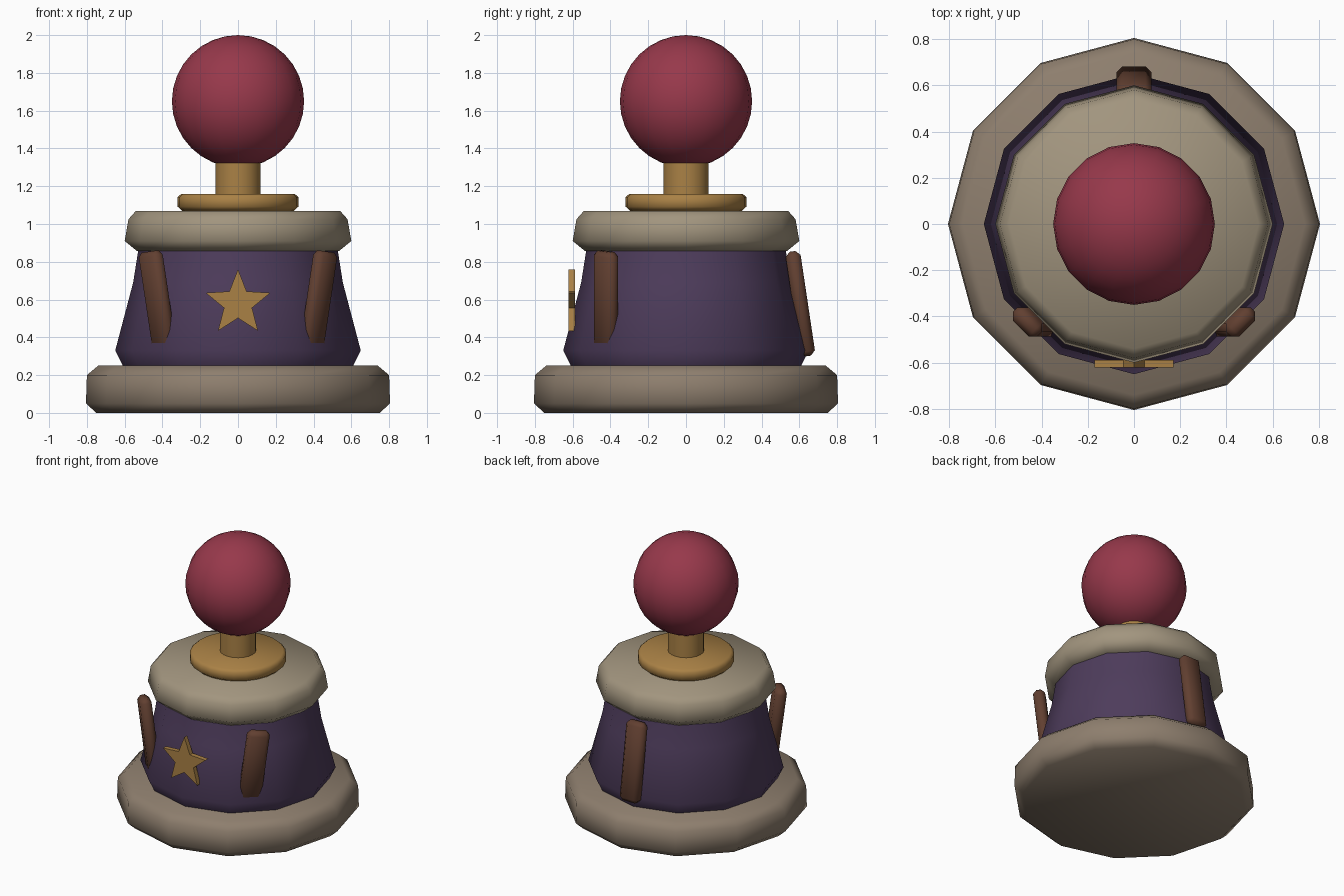
import bpy, bmesh, math
from mathutils import Matrix

if "Cube" in bpy.data.objects:
    bpy.data.objects.remove(bpy.data.objects["Cube"])

def material(name, rgb):
    m = bpy.data.materials.new(name)
    m.diffuse_color = (*rgb, 1)
    m.use_nodes = True
    m.node_tree.nodes["Principled BSDF"].inputs["Base Color"].default_value = m.diffuse_color
    return m

BASE = material("base_tan", (0.27, 0.21, 0.155))
CAP = material("cap_tan", (0.36, 0.30, 0.21))
PURPLE = material("purple", (0.075, 0.045, 0.105))
GOLD = material("gold", (0.40, 0.22, 0.06))
BROWN = material("brown", (0.12, 0.05, 0.03))
RED = material("red", (0.31, 0.04, 0.07))

def finish(name, bm, mat, angle=None):
    bmesh.ops.recalc_face_normals(bm, faces=bm.faces)
    me = bpy.data.meshes.new(name)
    bm.to_mesh(me)
    bm.free()
    me.materials.append(mat)
    ob = bpy.data.objects.new(name, me)
    bpy.context.collection.objects.link(ob)
    if angle:
        bpy.ops.object.select_all(action='DESELECT')
        ob.select_set(True)
        bpy.context.view_layer.objects.active = ob
        bpy.ops.object.shade_smooth_by_angle(angle=math.radians(angle))
    return ob

def lathe(name, profile, sides, mat, angle=60):
    """Stack of rings (radius, z), closed at both ends."""
    bm = bmesh.new()
    rings = [[bm.verts.new((r * math.cos(math.tau * i / sides),
                            r * math.sin(math.tau * i / sides), z))
              for i in range(sides)] for r, z in profile]
    for a, b in zip(rings, rings[1:]):
        for i in range(sides):
            j = (i + 1) % sides
            bm.faces.new((a[i], a[j], b[j], b[i]))
    bm.faces.new(rings[0])
    bm.faces.new(rings[-1])
    return finish(name, bm, mat, angle)

# Twelve-sided body
lathe("base", [(0.75, 0), (0.805, 0.05), (0.80, 0.20), (0.74, 0.25)], 12, BASE)
lathe("drum", [(0.61, 0.25), (0.65, 0.33), (0.555, 0.69), (0.525, 0.88)], 12, PURPLE)
lathe("cap", [(0.535, 0.857), (0.60, 0.91), (0.58, 1.025), (0.54, 1.07)], 12, CAP)

# Round collar and post
lathe("collar", [(0.295, 1.07), (0.32, 1.092), (0.32, 1.142), (0.30, 1.16)], 24, GOLD, 50)
lathe("post", [(0.12, 1.15), (0.12, 1.40)], 20, GOLD, 40)

# Ball
bm = bmesh.new()
bmesh.ops.create_uvsphere(bm, u_segments=20, v_segments=16, radius=0.35,
                          matrix=Matrix.Translation((0, 0, 1.65)))
finish("ball", bm, RED, 60)

# Leaning slats with chamfered edges
def slat(name, x, y, turn, lean, axis):
    bm = bmesh.new()
    bmesh.ops.create_cube(bm, size=1, matrix=Matrix.Diagonal((0.15, 0.08, 0.56, 1)))
    bmesh.ops.bevel(bm, geom=bm.edges[:], offset=0.025, segments=1, affect='EDGES')
    bm.transform(Matrix.Translation((x, y, 0.578))
                 @ Matrix.Rotation(math.radians(lean), 4, axis)
                 @ Matrix.Rotation(math.radians(turn), 4, 'Z'))
    finish(name, bm, BROWN, 50)

slat("back_slat", 0, 0.605, 0, 8.5, 'X')
for side, label in ((1, "right"), (-1, "left")):
    slat("front_slat_" + label, side * 0.424, -0.424, side * 45, side * 8.5, 'Y')

# Star plate on the front
bm = bmesh.new()
pts = []
for i in range(10):
    r = 0.18 if i % 2 == 0 else 0.078
    a = math.pi / 2 + i * math.pi / 5
    pts.append(bm.verts.new((r * math.cos(a), -0.622, 0.58 + r * math.sin(a))))
face = bm.faces.new(pts)
ext = bmesh.ops.extrude_face_region(bm, geom=[face], use_keep_orig=True)
bmesh.ops.translate(bm, vec=(0, 0.034, 0),
                    verts=[v for v in ext["geom"] if isinstance(v, bmesh.types.BMVert)])
finish("star", bm, GOLD)
